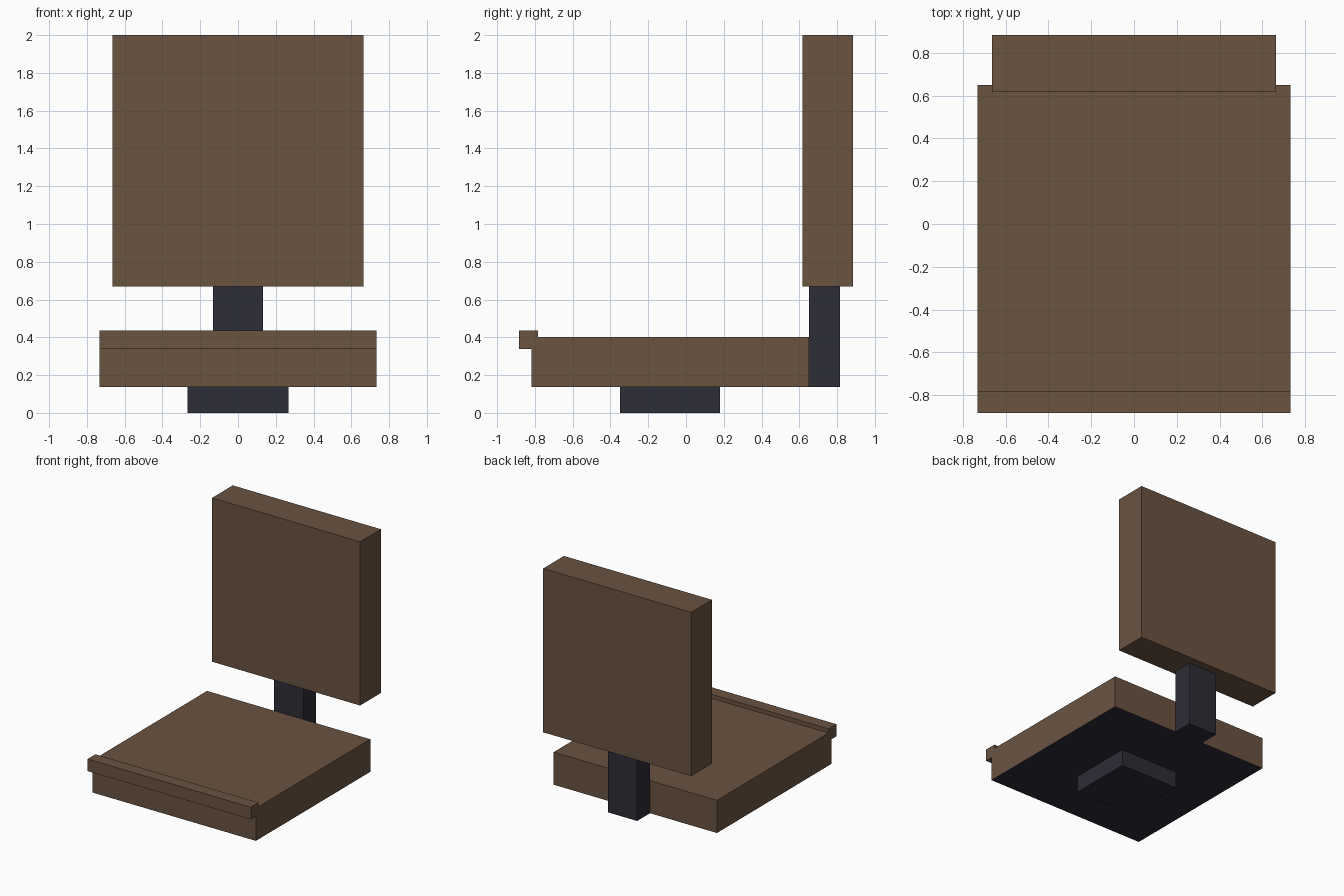
import bpy
import bmesh

if "Cube" in bpy.data.objects:
    bpy.data.objects.remove(bpy.data.objects["Cube"])


def make_material(name, color):
    m = bpy.data.materials.new(name)
    m.diffuse_color = (*color, 1.0)
    m.use_nodes = True
    m.node_tree.nodes["Principled BSDF"].inputs["Base Color"].default_value = m.diffuse_color
    return m


brown = make_material("brown_leather", (0.142, 0.087, 0.053))
dark = make_material("dark_metal", (0.027, 0.026, 0.038))


def box(name, x, y, z, *mats):
    """Axis-aligned box from (min, max) ranges."""
    bm = bmesh.new()
    bmesh.ops.create_cube(bm, size=1.0)
    for v in bm.verts:
        for i, (lo, hi) in enumerate((x, y, z)):
            v.co[i] = hi if v.co[i] > 0 else lo
    bm.normal_update()
    # a second material, if given, covers the underside
    for f in bm.faces:
        f.material_index = 1 if len(mats) > 1 and f.normal.z < -0.5 else 0
    mesh = bpy.data.meshes.new(name)
    bm.to_mesh(mesh)
    bm.free()
    for m in mats:
        mesh.materials.append(m)
    obj = bpy.data.objects.new(name, mesh)
    bpy.context.collection.objects.link(obj)
    return obj


# Pedestal under the seat
box("base", (-0.267, 0.267), (-0.35, 0.18), (0.0, 0.137), dark)

# Seat cushion with a dark underside, and the raised lip along its front edge
box("seat", (-0.733, 0.733), (-0.817, 0.65), (0.137, 0.402), brown, dark)
box("seat_front_lip", (-0.733, 0.733), (-0.883, -0.783), (0.337, 0.435), brown)

# Post behind the seat carrying the backrest
box("back_post", (-0.132, 0.132), (0.65, 0.815), (0.137, 0.67), dark)
box("backrest", (-0.665, 0.665), (0.617, 0.883), (0.67, 2.0), brown)
